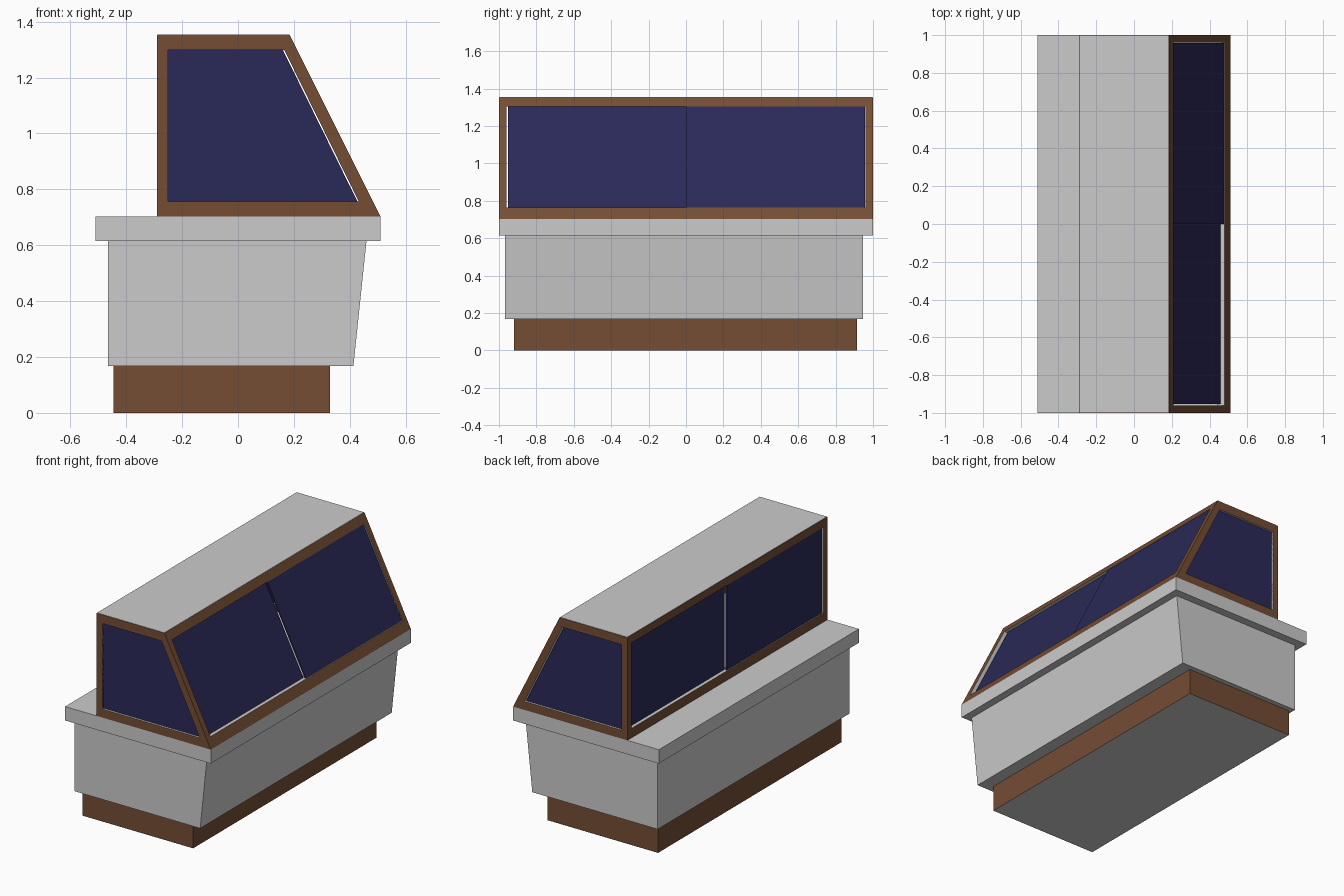
import bpy
import bmesh
from mathutils import Vector

if "Cube" in bpy.data.objects:
    bpy.data.objects.remove(bpy.data.objects["Cube"], do_unlink=True)


def material(name, rgb):
    mat = bpy.data.materials.new(name)
    mat.use_nodes = True
    mat.diffuse_color = (*rgb, 1)
    mat.node_tree.nodes["Principled BSDF"].inputs["Base Color"].default_value = (*rgb, 1)
    return mat


GREY = material("light grey", (0.60, 0.60, 0.60))
BROWN = material("wood brown", (0.178, 0.074, 0.034))
NAVY = material("navy glass", (0.023, 0.022, 0.098))


def finish(name, bm, mats):
    bmesh.ops.recalc_face_normals(bm, faces=bm.faces)
    mesh = bpy.data.meshes.new(name)
    bm.to_mesh(mesh)
    bm.free()
    for mat in mats:
        mesh.materials.append(mat)
    obj = bpy.data.objects.new(name, mesh)
    bpy.context.collection.objects.link(obj)
    return obj


def prism(name, profile, y0, y1, mat):
    """Extrude an (x, z) profile along y."""
    bm = bmesh.new()
    face = bm.faces.new([bm.verts.new((x, y0, z)) for x, z in profile])
    ext = bmesh.ops.extrude_face_region(bm, geom=[face])
    verts = [g for g in ext["geom"] if isinstance(g, bmesh.types.BMVert)]
    bmesh.ops.translate(bm, verts=verts, vec=(0, y1 - y0, 0))
    return finish(name, bm, [mat])


def box(name, x0, x1, y0, y1, z0, z1, mat):
    return prism(name, [(x0, z0), (x1, z0), (x1, z1), (x0, z1)], y0, y1, mat)


def frame_wall(name, outer, hole, depth):
    """Solid wall with a window opening; the opening's reveals are grey."""
    bm = bmesh.new()
    depth = Vector(depth)
    loops = [[bm.verts.new(Vector(p) + off) for p in pts]
             for off in (Vector(), depth) for pts in (outer, hole)]
    out_a, hole_a, out_b, hole_b = loops
    for a, b, index in ((out_a, hole_a, 0), (out_b, hole_b, 0),
                        (out_a, out_b, 0), (hole_a, hole_b, 1)):
        for i in range(4):
            j = (i + 1) % 4
            bm.faces.new((a[i], a[j], b[j], b[i])).material_index = index
    return finish(name, bm, [BROWN, GREY])


# Plinth, with an unpainted underside
plinth = box("plinth", -0.445, 0.33, -0.92, 0.915, 0, 0.17, BROWN)
plinth.data.materials.append(GREY)
for poly in plinth.data.polygons:
    if poly.normal.z < -0.5:
        poly.material_index = 1

# Cabinet with a leaning front, and the overhanging worktop
prism("cabinet", [(-0.465, 0.167), (0.413, 0.167), (0.46, 0.617), (-0.465, 0.617)],
      -0.968, 0.947, GREY)
box("worktop", -0.51, 0.51, -1, 1, 0.615, 0.703, GREY)

# Display case dimensions
BACK, LOW, HIGH = -0.29, 0.703, 1.353
SILL, HEAD, END = 0.763, 1.303, 0.96
THICK = 0.04


def slope(z):
    """x of the sloping side at height z."""
    return 0.51 - 0.5 * (z - LOW)


def rect(x_at, y0, y1, z0, z1):
    return [(x_at(z), y, z) for y, z in ((y0, z0), (y1, z0), (y1, z1), (y0, z1))]


# Long frame walls: upright back and sloping side
for name, x_at, inward in (("sloping_frame", slope, -THICK),
                           ("upright_frame", lambda z: BACK, THICK)):
    frame_wall(name, rect(x_at, -1, 1, LOW, HIGH), rect(x_at, -END, END, SILL, HEAD),
               (inward, 0, 0))

# End frame walls and their panes
OUTER = [(BACK, LOW), (slope(LOW), LOW), (slope(HIGH), HIGH), (BACK, HIGH)]
HOLE = [(-0.25, SILL - 0.006), (0.432, SILL - 0.006), (0.166, HEAD - 0.005), (-0.25, HEAD - 0.005)]
for side, name in ((-1, "front"), (1, "rear")):
    frame_wall(name + "_end_frame", [(x, side, z) for x, z in OUTER],
               [(x, side, z) for x, z in HOLE], (0, -side * THICK, 0))
    pane = [(x - 0.005 if x > 0 else x, z) for x, z in HOLE]
    prism(name + "_end_pane", pane, side * 0.987, side * 0.977, NAVY)

# Sliding panes: on each long side one half sits deeper than the other
for name, x_at, inward, deep_half in (("sloping_pane", slope, -1, 0),
                                      ("upright_pane", lambda z: BACK, 1, 1)):
    for half, (y0, y1) in enumerate(((-0.952, 0), (0, 0.958))):
        near = 0.022 if half == deep_half else 0.004
        far = near + 0.01
        profile = [(x_at(z) + inward * d, z)
                   for d, z in ((near, SILL), (near, HEAD), (far, HEAD), (far, SILL))]
        prism(f"{name}_{half + 1}", profile, y0, y1, NAVY)

# Roof panel
ROOF = HIGH + 0.002
prism("roof", [(BACK + 0.002, 1.32), (slope(1.32) - 0.002, 1.32),
               (slope(ROOF) - 0.001, ROOF), (BACK + 0.002, ROOF)], -0.998, 0.998, GREY)
